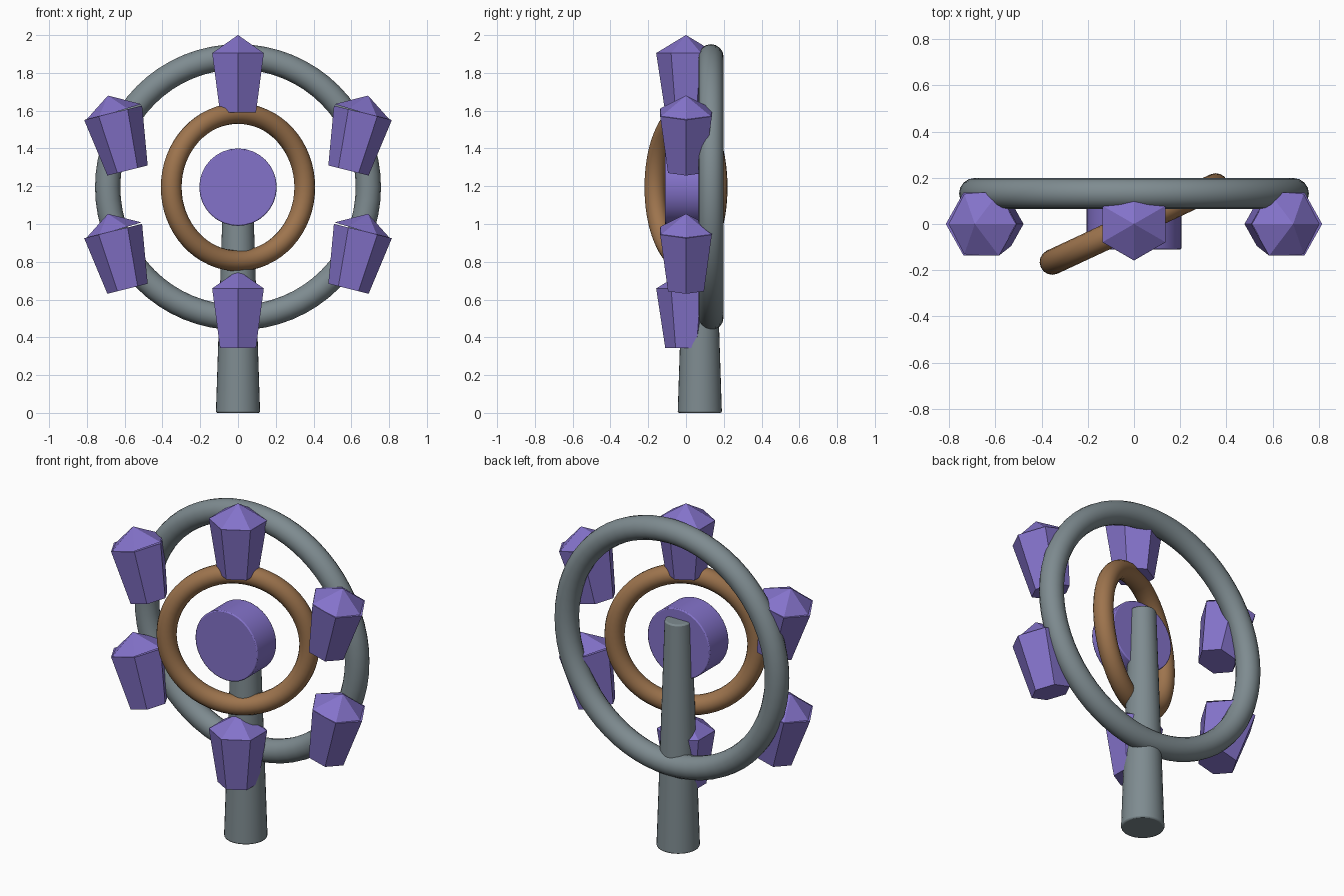
import bpy
from math import radians, sin, cos, pi
from mathutils import Vector

cube = bpy.data.objects.get("Cube")
if cube:
    bpy.data.objects.remove(cube, do_unlink=True)


def material(name, rgb):
    mat = bpy.data.materials.new(name)
    mat.use_nodes = True
    colour = (*rgb, 1)
    mat.diffuse_color = colour
    bsdf = next(n for n in mat.node_tree.nodes if n.type == 'BSDF_PRINCIPLED')
    bsdf.inputs["Base Color"].default_value = colour
    return mat


PURPLE = material("crystal purple", (0.23, 0.17, 0.59))
GREY = material("slate grey", (0.21, 0.26, 0.28))
BROWN = material("warm bronze", (0.34, 0.175, 0.075))


def finish(name, mat, bevel=0.0, smooth=True):
    ob = bpy.context.object
    ob.name = ob.data.name = name
    ob.data.materials.append(mat)
    if smooth:
        bpy.ops.object.shade_smooth_by_angle(angle=radians(35))
    if bevel:
        mod = ob.modifiers.new("soft edge", 'BEVEL')
        mod.width = bevel
        mod.segments = 2
        mod.limit_method = 'ANGLE'
        mod.angle_limit = radians(30)
    return ob


def ring(name, mat, major, minor, centre, turn=0):
    bpy.ops.mesh.primitive_torus_add(
        major_radius=major, minor_radius=minor, major_segments=64,
        minor_segments=16, location=centre,
        rotation=(pi / 2, 0, radians(turn)))
    return finish(name, mat)


def cone(r1, r2, depth, centre, sides, rotation=(0, 0, 0)):
    bpy.ops.mesh.primitive_cone_add(
        vertices=sides, radius1=r1, radius2=r2, depth=depth,
        location=centre, rotation=rotation)


# Upright tapered post
cone(0.117, 0.073, 1.34, (0, 0.073, 0.67), 32)
finish("post", GREY, bevel=0.008)

# Outer ring behind, inner ring turned about the vertical
ring("outer_ring", GREY, 0.69, 0.067, (0, 0.132, 1.195))
ring("inner_ring", BROWN, 0.39, 0.055, (0, 0, 1.195), 25)

# Central drum
cone(0.205, 0.205, 0.18, (0, -0.02, 1.195), 32, (pi / 2, 0, 0))
finish("central_drum", PURPLE, bevel=0.006)


def crystal(name, x, z, tilt, cap_tilt, spin):
    """Hexagonal tapered body with a pointed cap, leaning by tilt."""
    lean, cap_lean = radians(tilt), radians(cap_tilt)
    cone(0.11, 0.158, 0.315, (x, 0, z), 6, (0, lean, spin))
    body = finish(name + "_body", PURPLE, smooth=False)
    body.rotation_euler = (0, lean, 0)
    # Spin the mesh about its own axis before leaning
    spin_mesh(body, spin)
    base = Vector((x + 0.1575 * sin(lean), 0, z + 0.1575 * cos(lean)))
    mid = base + 0.0475 * Vector((sin(cap_lean), 0, cos(cap_lean)))
    cone(0.157, 0, 0.095, mid, 6, (0, cap_lean, 0))
    spin_mesh(finish(name + "_cap", PURPLE, smooth=False), spin)


def spin_mesh(ob, angle):
    for v in ob.data.vertices:
        px, py = v.co.x, v.co.y
        v.co.x = px * cos(angle) - py * sin(angle)
        v.co.y = px * sin(angle) + py * cos(angle)


# Six crystals: two upright on the centre line, four leaning outwards
for level, z in (("top", 1.748), ("bottom", 0.502)):
    crystal(level + "_crystal", 0, z, 0, 0, 0)
for level, z in (("upper", 1.436), ("lower", 0.81)):
    for side, s in (("left", 1), ("right", -1)):
        crystal(f"{level}_{side}_crystal", s * 0.623, z, s * 14, s * 17, pi / 2)
